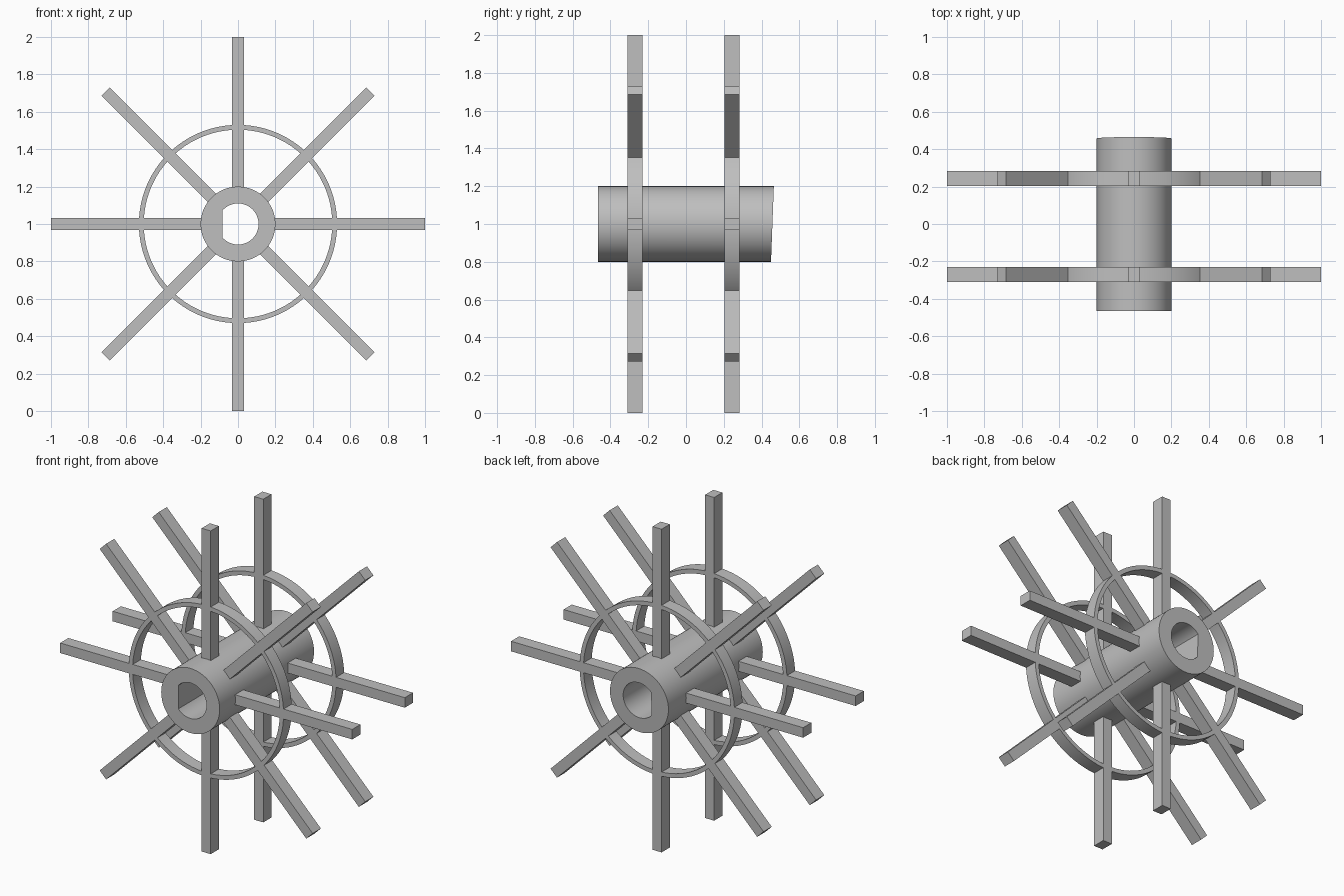
import bpy
import bmesh
from math import cos, sin, pi
from mathutils import Matrix, Vector

cube = bpy.data.objects.get("Cube")
if cube:
    bpy.data.objects.remove(cube, do_unlink=True)

AXLE_Z = 1.0
SEGMENTS = 96

grey = bpy.data.materials.new("plain grey")
grey.use_nodes = True
GREY = (0.52, 0.52, 0.52, 1)
grey.diffuse_color = GREY
grey.node_tree.nodes["Principled BSDF"].inputs["Base Color"].default_value = GREY


def finish(bm, name, smooth=False):
    bmesh.ops.recalc_face_normals(bm, faces=bm.faces)
    mesh = bpy.data.meshes.new(name)
    bm.to_mesh(mesh)
    bm.free()
    mesh.materials.append(grey)
    obj = bpy.data.objects.new(name, mesh)
    obj.location.z = AXLE_Z
    bpy.context.collection.objects.link(obj)
    if smooth:
        bpy.ops.object.select_all(action="DESELECT")
        obj.select_set(True)
        bpy.context.view_layer.objects.active = obj
        bpy.ops.object.shade_smooth_by_angle(angle=pi / 6)
    return obj


def tube(name, outer, inner, front, back, flat=None, slant=0.0):
    """Tube along y; flat clips the bore at an x value, slant tilts the back end."""
    bm = bmesh.new()

    def loop(radius, is_back, clip):
        verts = []
        for i in range(SEGMENTS):
            a = 2 * pi * i / SEGMENTS
            x, z = radius * cos(a), radius * sin(a)
            if clip is not None:
                x = max(x, clip)
            y = back + slant * z if is_back else front
            verts.append(bm.verts.new((x, y, z)))
        return verts

    rings = [loop(outer, False, None), loop(outer, True, None),
             loop(inner, True, flat), loop(inner, False, flat)]
    for k in range(4):
        a, b = rings[k], rings[(k + 1) % 4]
        for i in range(SEGMENTS):
            j = (i + 1) % SEGMENTS
            bm.faces.new((a[i], a[j], b[j], b[i]))
    return finish(bm, name, smooth=True)


def spokes(name, y, depth, start=0.19, end=1.0, width=0.062):
    """Eight square bars radiating from the hub."""
    bm = bmesh.new()
    for i in range(8):
        turn = Matrix.Rotation(i * pi / 4, 4, "Y")
        place = Matrix.Translation(Vector(((start + end) / 2, y, 0)))
        size = Matrix.Diagonal((end - start, depth, width, 1))
        bmesh.ops.create_cube(bm, size=1, matrix=turn @ place @ size)
    return finish(bm, name)


# Hub with a D-shaped bore and a slightly slanted back end
tube("hub", 0.2, 0.11, -0.465, 0.4575, flat=-0.083, slant=0.0375)

# Two spoked wheels, each with a thin bracing ring
DEPTH = 0.08
for side, y in (("front", -0.271), ("back", 0.243)):
    spokes(side + "_spokes", y, DEPTH)
    tube(side + "_ring", 0.53, 0.504, y - DEPTH / 2, y + DEPTH / 2)
